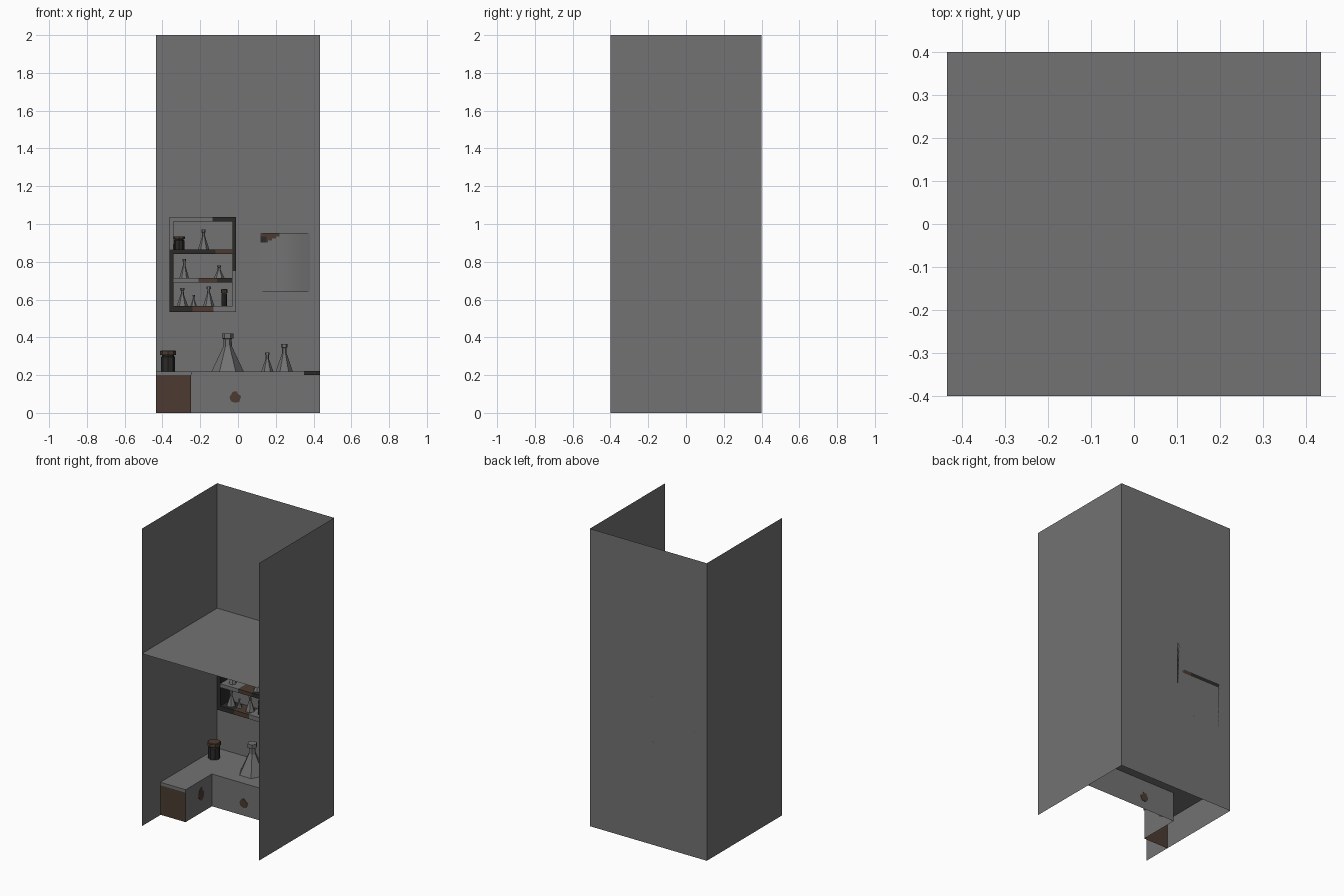
import bpy, math

if "Cube" in bpy.data.objects:
    bpy.data.objects.remove(bpy.data.objects["Cube"])


def material(name, rgb):
    m = bpy.data.materials.new(name)
    m.diffuse_color = (*rgb, 1)
    m.use_nodes = True
    m.node_tree.nodes["Principled BSDF"].inputs["Base Color"].default_value = m.diffuse_color
    return m


GREY = material("grey", (0.17, 0.17, 0.17))
DARK = material("near_black", (0.024, 0.023, 0.022))
BROWN = material("brown", (0.072, 0.044, 0.032))


def mesh(name, verts, faces, *mats):
    me = bpy.data.meshes.new(name)
    me.from_pydata(verts, [], faces)
    for m in mats:
        me.materials.append(m)
    ob = bpy.data.objects.new(name, me)
    bpy.context.collection.objects.link(ob)
    return ob


def prism(name, outline, z0, z1, mat):
    n = len(outline)
    v = [(x, y, z) for z in (z0, z1) for x, y in outline]
    f = [tuple(reversed(range(n))), tuple(range(n, 2 * n))]
    f += [(i, (i + 1) % n, n + (i + 1) % n, n + i) for i in range(n)]
    return mesh(name, v, f, mat)


def box(name, x0, x1, y0, y1, z0, z1, mat):
    return prism(name, [(x0, y0), (x1, y0), (x1, y1), (x0, y1)], z0, z1, mat)


def upright(name, a, b, z0, z1, mat):
    return mesh(name, [(*a, z0), (*b, z0), (*b, z1), (*a, z1)], [(0, 1, 2, 3)], mat)


def lathe(name, x, y, z, profile, sides, mats, split=None):
    # split: index of the first ring coloured with the second material
    v, f = [], []
    for r, h in profile:
        for i in range(sides):
            a = 2 * math.pi * i / sides
            v.append((x + r * math.cos(a), y + r * math.sin(a), z + h))
    for k in range(len(profile) - 1):
        for i in range(sides):
            j = (i + 1) % sides
            f.append((k * sides + i, k * sides + j, (k + 1) * sides + j, (k + 1) * sides + i))
    f.append(tuple(range(len(v) - sides, len(v))))
    f.append(tuple(reversed(range(sides))))
    ob = mesh(name, v, f, *mats)
    if split is not None:
        for p in ob.data.polygons:
            if min(p.vertices) >= split * sides:
                p.material_index = 1
    return ob


def flask(name, x, y, z, r, h):
    prof = [(r, 0), (r * .27, h * .66), (r * .25, h * .86),
            (r * .36, h * .87), (r * .36, h)]
    lathe(name, x, y, z, prof, 6, [GREY])


def jar(name, x, y, z, r, h):
    prof = [(r * .95, 0), (r * .95, h * .68), (r * .8, h * .74), (r * .8, h * .78),
            (r * 1.08, h * .78), (r * 1.08, h * .97), (r * .95, h)]
    lathe(name, x, y, z, prof, 8, [DARK, BROWN], 4)


# Room shell: three thin walls and a ceiling, no floor
X, Y = 0.435, 0.4
upright("back_wall", (-X, Y), (X, Y), 0, 2, GREY)
upright("left_wall", (-X, -Y), (-X, Y), 0, 2, GREY)
upright("right_wall", (X, Y), (X, -Y), 0, 2, GREY)
mesh("ceiling", [(-X, -Y, 1.16), (X, -Y, 1.16), (X, Y, 1.16), (-X, Y, 1.16)], [(0, 1, 2, 3)], GREY)

# L-shaped counter
IN, FY, EY = -0.25, 0.08, -0.2
upright("counter_back_panel", (IN, FY), (X, FY), 0, 0.2, GREY)
upright("counter_side_panel", (IN, EY), (IN, FY), 0, 0.2, GREY)
upright("counter_end_panel", (-X, EY), (IN, EY), 0, 0.2, BROWN)
prism("counter_top", [(-X, EY - .003), (IN + .003, EY - .003), (IN + .003, FY - .005),
                      (X, FY - .005), (X, Y), (-X, Y)], 0.2, 0.22, GREY)
box("counter_edge_stain", 0.35, X, FY - .008, FY - .004, 0.2, 0.221, DARK)

# Worn patches, visible from both faces of the panels
BLOB = [(-.03, 0), (-.022, -.022), (.0, -.03), (.022, -.024), (.032, .005),
        (.014, .018), (.008, .032), (-.012, .03)]


def patch(name, place):
    n = len(BLOB)
    v = [place(u, w, d) for d in (-.002, .002) for u, w in BLOB]
    f = [tuple(range(n)), tuple(reversed(range(n, 2 * n)))]
    f += [(i, n + i, n + (i + 1) % n, (i + 1) % n) for i in range(n)]
    mesh(name, v, f, BROWN)


patch("back_panel_patch", lambda u, w, d: (-.015 + u, FY + d, .083 + w))
patch("side_panel_patch", lambda u, w, d: (IN - d, -.035 + u, .125 + w * 1.4))

# Wall shelf: boards made of coloured lengths
S0, S1 = 0.3, 0.4
for name, z0, z1, cuts in [
    ("shelf_top", 1.012, 1.036, [(-.362, -.135, GREY), (-.135, -.01, DARK)]),
    ("shelf_upper", .84, .865, [(-.342, -.12, DARK), (-.12, -.03, BROWN)]),
    ("shelf_middle", .69, .715, [(-.342, -.21, GREY), (-.21, -.11, BROWN), (-.11, -.03, DARK)]),
    ("shelf_bottom", .535, .565, [(-.362, -.24, DARK), (-.24, -.13, BROWN), (-.13, -.01, GREY)]),
]:
    for i, (a, b, m) in enumerate(cuts):
        box(f"{name}_{i}", a, b, S0, S1, z0, z1, m)
box("shelf_left_post_low", -.362, -.342, S0, S1, .565, .865, DARK)
box("shelf_left_post_high", -.362, -.342, S0, S1, .865, 1.012, GREY)
box("shelf_right_post_low", -.03, -.01, S0, S1, .565, .75, GREY)
box("shelf_right_post_high", -.03, -.01, S0, S1, .75, 1.012, DARK)

# Curved wall sheet with a stained corner
N, M = 26, 31
v, f = [], []
for k in range(M + 1):
    for i in range(N + 1):
        x = .12 + .26 * i / N
        v.append((x, .395 - .025 * math.sin(math.pi * i / N), .64 + .313 * k / M))
for k in range(M):
    for i in range(N):
        a = k * (N + 1) + i
        f.append((a, a + 1, a + N + 2, a + N + 1))
sheet = mesh("wall_sheet", v, f, GREY, BROWN, DARK)
for p in sheet.data.polygons:
    p.use_smooth = True
    dx, dz = p.center.x - .12, .953 - p.center.z
    if dx < .1 and dz < .048 - max(0, dx - .03) * .5:
        p.material_index = 2 if dx < .035 and dz > .025 else 1

# Vessels on the counter
flask("large_flask", -.055, .23, .22, .085, .2)
flask("small_flask", .155, .25, .22, .032, .1)
flask("medium_flask", .245, .25, .22, .045, .145)
jar("counter_jar", -.37, .275, .22, .039, .11)

# Vessels on the shelves
jar("shelf_jar_large", -.312, .345, .865, .029, .07)
jar("shelf_jar_small", -.347, .375, .865, .012, .03)
jar("shelf_jar_narrow", -.073, .345, .565, .016, .09)
for i, (x, z, r, h) in enumerate([
    (-.182, .865, .03, .105), (-.285, .715, .025, .1), (-.1, .715, .028, .065),
    (-.295, .565, .03, .097), (-.235, .565, .017, .058), (-.155, .565, .03, .105),
]):
    flask(f"shelf_flask_{i}", x, .35, z, r, h)
